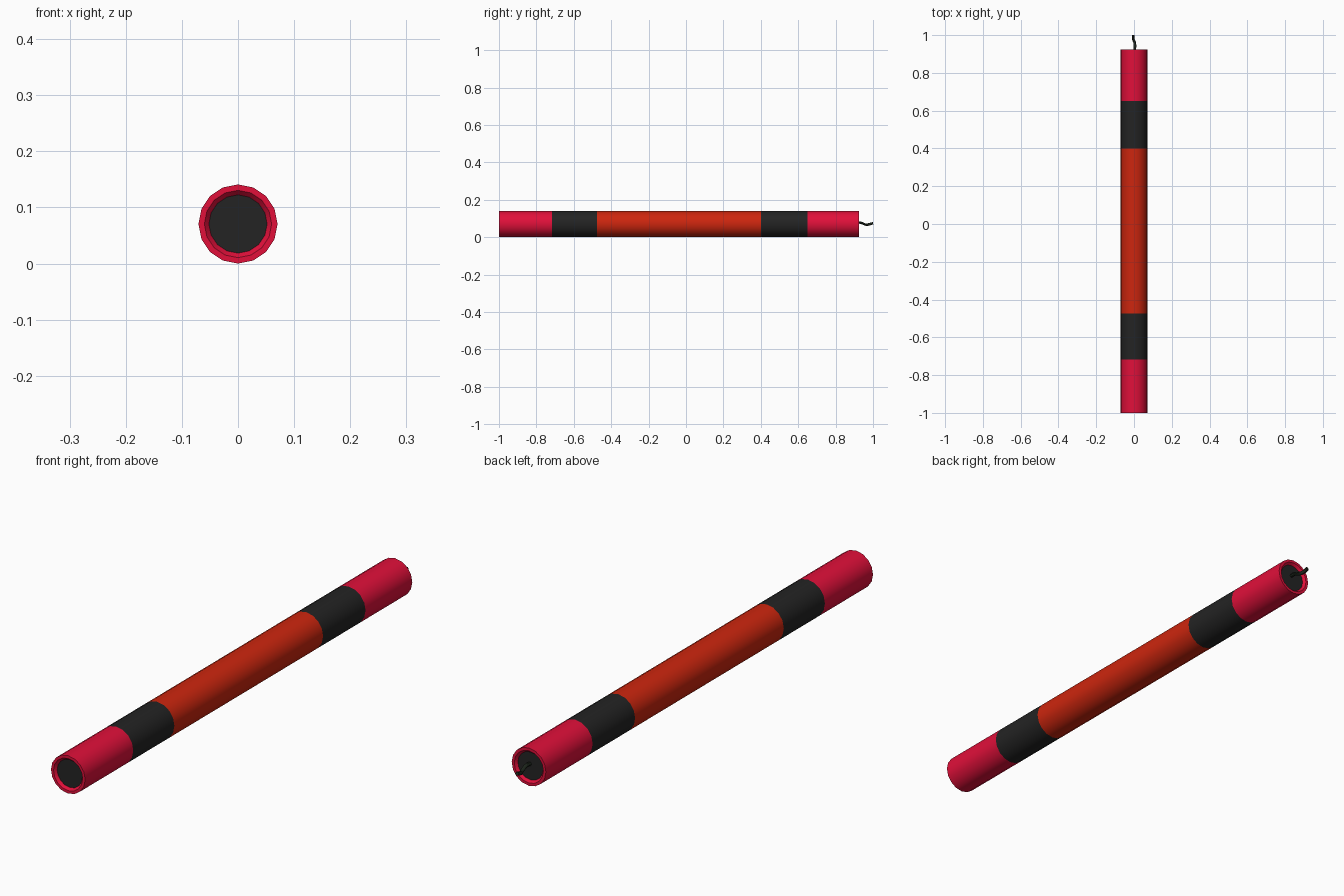
import bpy, bmesh, math

if "Cube" in bpy.data.objects:
    bpy.data.objects.remove(bpy.data.objects["Cube"])

def material(name, rgb):
    m = bpy.data.materials.new(name)
    m.diffuse_color = (*rgb, 1)
    m.use_nodes = True
    m.node_tree.nodes["Principled BSDF"].inputs["Base Color"].default_value = m.diffuse_color
    return m

crimson = material("crimson", (0.75, 0.005, 0.042))
scarlet = material("scarlet", (0.61, 0.019, 0.0044))
charcoal = material("charcoal", (0.017, 0.017, 0.017))
fuse_dark = material("fuse dark green", (0.012, 0.018, 0.011))

R, N, ZC = 0.0705, 16, 0.0705
BACK = 0.925

# Tube: profile of (y, radius), material index of the strip to the next ring
profile = [
    (-0.990, 0.052, 0), (-1.0, 0.060, 0), (-1.0, R, 0),
    (-0.717, R, 1), (-0.475, R, 2), (0.40, R, 1), (0.65, R, 0),
    (BACK, R, 0), (BACK, 0.060, 0), (BACK - 0.01, 0.052, 0),
]
bm = bmesh.new()
rings = []
for y, r, _ in profile:
    rings.append([bm.verts.new((r * math.cos(2 * math.pi * i / N), y,
                                ZC + r * math.sin(2 * math.pi * i / N))) for i in range(N)])
for k in range(len(rings) - 1):
    for i in range(N):
        j = (i + 1) % N
        f = bm.faces.new((rings[k][i], rings[k][j], rings[k + 1][j], rings[k + 1][i]))
        f.material_index = profile[k][2]
# Dark recessed end discs
for ring in (rings[0], rings[-1]):
    bm.faces.new(ring).material_index = 1
bmesh.ops.recalc_face_normals(bm, faces=bm.faces)
mesh = bpy.data.meshes.new("banded_tube")
bm.to_mesh(mesh)
bm.free()
for m in (crimson, charcoal, scarlet):
    mesh.materials.append(m)
tube = bpy.data.objects.new("banded_tube", mesh)
bpy.context.collection.objects.link(tube)

# Wavy fuse at the back end
cu = bpy.data.curves.new("fuse", "CURVE")
cu.dimensions = "3D"
cu.bevel_depth = 0.007
cu.bevel_resolution = 1
cu.resolution_u = 4
cu.use_fill_caps = True
pts = [(0.002, 0.912, 0.078), (0.005, 0.935, 0.077), (0.003, 0.962, 0.067),
       (-0.004, 0.980, 0.069), (-0.004, 1.0, 0.075)]
sp = cu.splines.new("BEZIER")
sp.bezier_points.add(len(pts) - 1)
for bp, p in zip(sp.bezier_points, pts):
    bp.co = p
    bp.handle_left_type = bp.handle_right_type = "AUTO"
cu.materials.append(fuse_dark)
fuse = bpy.data.objects.new("fuse", cu)
bpy.context.collection.objects.link(fuse)

# Convert the fuse to a mesh and smooth both parts
for o in (fuse, tube):
    bpy.ops.object.select_all(action="DESELECT")
    o.select_set(True)
    bpy.context.view_layer.objects.active = o
    if o.type == "CURVE":
        bpy.ops.object.convert(target="MESH")
    bpy.ops.object.shade_smooth_by_angle(angle=math.radians(35 if o is tube else 60))
